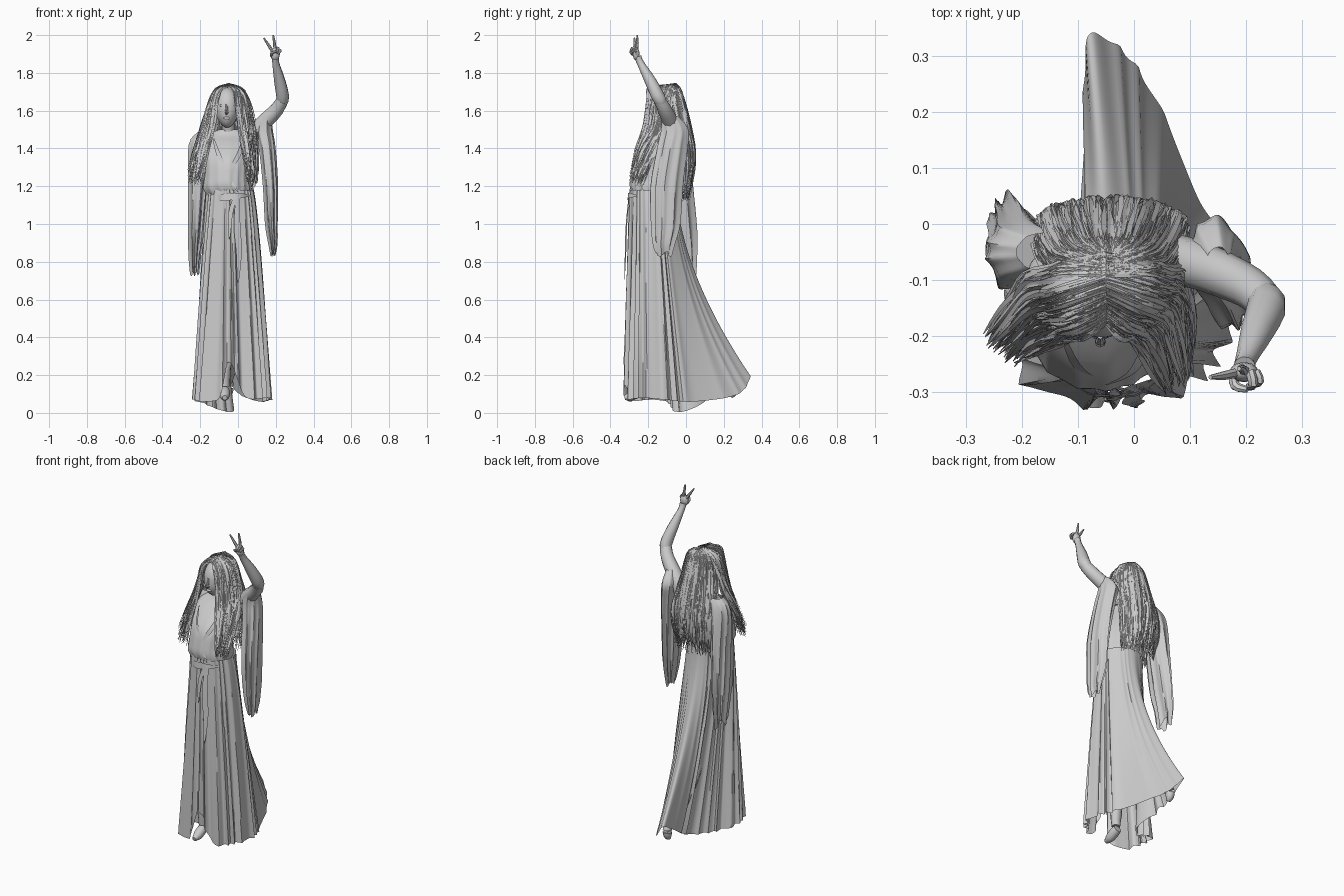
import bpy, bmesh, math, random
from mathutils import Vector, Matrix, Quaternion

if "Cube" in bpy.data.objects:
    bpy.data.objects.remove(bpy.data.objects["Cube"])
random.seed(4)
pi = math.pi


def spline(pts, u, closed=False):
    # Catmull-Rom through tuples of any length, u in 0..1
    n = len(pts)
    f = u * (n if closed else n - 1)
    i = int(math.floor(f)) if closed else min(int(f), n - 2)
    t = f - i
    g = (lambda k: pts[k % n]) if closed else (lambda k: pts[max(0, min(n - 1, k))])
    return [0.5 * (2 * b + (c - a) * t + (2 * a - 5 * b + 4 * c - d) * t * t + (3 * b - a - 3 * c + d) * t ** 3)
            for a, b, c, d in zip(g(i - 1), g(i), g(i + 1), g(i + 2))]


def finish(bm, name):
    me = bpy.data.meshes.new(name)
    bm.to_mesh(me)
    bm.free()
    ob = bpy.data.objects.new(name, me)
    bpy.context.collection.objects.link(ob)
    return ob


def loft(name, rings, caps=True):
    bm = bmesh.new()
    vs = [[bm.verts.new(p) for p in r] for r in rings]
    n = len(vs[0])
    for a, b in zip(vs, vs[1:]):
        for i in range(n):
            bm.faces.new((a[i], a[(i + 1) % n], b[(i + 1) % n], b[i]))
    if caps:
        bm.faces.new(vs[0])
        bm.faces.new(vs[-1])
    bmesh.ops.recalc_face_normals(bm, faces=bm.faces)
    return finish(bm, name)


def tube(name, pts, steps=10, sides=10):
    # pts: (x, y, z, radius)
    rings = []
    for k in range(steps + 1):
        x, y, z, r = spline(pts, k / steps)
        a = Vector(spline(pts, max(0, k / steps - .02))[:3])
        b = Vector(spline(pts, min(1, k / steps + .02))[:3])
        q = (b - a).to_track_quat('Z', 'Y')
        rings.append([Vector((x, y, z)) + q @ Vector((r * math.cos(2 * pi * i / sides), r * math.sin(2 * pi * i / sides), 0))
                      for i in range(sides)])
    return loft(name, rings)


def drape(name, rows, folds=0, amp=0, caps=True, steps=20, sides=64, hem=0):
    # rows: (z, cx, cy, rx, ry), pleated more and more downward
    rings = []
    for k in range(steps + 1):
        t = k / steps
        z, cx, cy, rx, ry = spline(rows, t)
        ring = []
        for i in range(sides):
            a = 2 * pi * i / sides
            f = 1 - amp * (.1 + .9 * t) * abs(math.sin(folds * a / 2 + .8 * math.sin(2 * a + 2 * t)))
            ring.append(Vector((cx + rx * f * math.cos(a), cy + ry * f * math.sin(a),
                                z + hem * t ** 4 * math.sin(3 * a))))
        rings.append(ring)
    return loft(name, rings, caps)


def ball(name, c, s, seg=20):
    bm = bmesh.new()
    bmesh.ops.create_uvsphere(bm, u_segments=seg, v_segments=seg * 2 // 3, radius=1,
                              matrix=Matrix.Translation(c) @ Matrix.Diagonal((*s, 1)))
    return finish(bm, name)


def ribbon(bm, pts, width, axis=(-.05, -.1), steps=14, roll=0, u0=0, u1=1):
    prev = None
    for k in range(steps + 1):
        f = k / steps
        u = u0 + (u1 - u0) * f
        p = Vector(spline(pts, u))
        tan = Vector(spline(pts, min(1, u + .03))) - Vector(spline(pts, max(0, u - .03)))
        w = tan.cross(Vector((p.x - axis[0], p.y - axis[1], .02))).normalized()
        w.rotate(Quaternion(tan, roll))
        w *= width * math.sin(pi * min(.95, .15 + f * .8))
        cur = bm.verts.new(p - w), bm.verts.new(p + w)
        if prev:
            bm.faces.new((prev[0], prev[1], cur[1], cur[0]))
        prev = cur


def strand(bm, pts):
    # one tilted lock, covering all or part of its path
    u0 = random.choice((0, 0, random.uniform(.05, .6)))
    u1 = min(1, u0 + random.uniform(.35, 1))
    ribbon(bm, pts, random.uniform(.004, .006), steps=10, roll=random.uniform(-.8, .8), u0=u0, u1=u1)


# skirt with trailing back panel: hem points (x, y, z, flare power)
HEM = [(-.03, -.335, .07, 1), (.08, -.315, .07, 1), (.165, -.24, .08, .8), (.187, -.11, .07, .75),
       (.12, .05, .06, 1.2), (.01, .28, .1, 1.65), (-.085, .335, .2, 1.7), (-.085, .15, .09, 1.7),
       (-.05, -.02, .005, 1.2), (-.19, -.07, .05, 1), (-.25, -.17, .07, .9), (-.18, -.315, .06, 1)]
N, L = 240, 26
rings = []
for k in range(L + 1):
    t = k / L
    base = []
    for i in range(N):
        a = -pi / 2 + 2 * pi * i / N
        hx, hy, hz, p = spline(HEM, i / N, True)
        if hy < -.25:
            hz += .2 * math.exp(-((hx + .05) / (.03 if hx < -.05 else .06)) ** 2)
        wx, wy = -.045 + .13 * math.cos(a), -.175 + .125 * math.sin(a)
        f = t ** p
        base.append(Vector((wx + (hx - wx) * f, wy + (hy - wy) * f, 1.18 + (max(0, hz) - 1.18) * t)))
    ring = []
    for i in range(N):
        d = base[(i + 1) % N] - base[i - 1]
        nrm = Vector((d.y, -d.x, 0)).normalized()
        s = i / N
        calm = .25 if .3 < s < .58 else 1
        fold = abs(math.sin(pi * 24 * s + 1.2 * math.sin(14 * pi * s) + .4 * t))
        ring.append(base[i] - nrm * fold * calm * (.006 + .022 * t))
    rings.append(ring)
loft("skirt", rings, caps=False)

# bodice with blouse overhang, belt ties
drape("bodice", [(1.5, -.05, -.075, .05, .04), (1.47, -.05, -.075, .12, .055), (1.42, -.05, -.11, .15, .085),
                 (1.34, -.055, -.155, .132, .112), (1.25, -.06, -.175, .128, .118), (1.2, -.06, -.178, .134, .122),
                 (1.16, -.05, -.175, .12, .118)], 16, .05, sides=96, hem=.015)
bm = bmesh.new()
for pts, w in (([(.0, -.3, 1.16), (-.005, -.315, 1.0), (.005, -.32, .85), (.0, -.326, .69)], .018),
               ([(-.01, -.3, 1.16), (-.04, -.313, 1.05), (-.045, -.318, .92)], .012),
               ([(-.14, -.24, 1.14), (-.09, -.297, 1.14), (-.045, -.306, 1.145), (.01, -.303, 1.15), (.06, -.26, 1.15)], .02),
               ([(-.13, -.19, 1.45), (-.1, -.255, 1.36), (-.05, -.285, 1.25), (.0, -.3, 1.17)], .012),
               ([(.03, -.19, 1.45), (.0, -.26, 1.36), (-.05, -.287, 1.28)], .012)):
    ribbon(bm, pts, w)
finish(bm, "belt_ties_and_lapels")

# hanging sleeves
drape("raised_arm_sleeve", [(1.57, .15, -.085, .025, .045), (1.5, .14, -.06, .045, .075), (1.4, .155, -.075, .045, .085),
                            (1.2, .172, -.105, .042, .092), (1.0, .177, -.112, .036, .082), (.9, .185, -.12, .026, .062),
                            (.84, .185, -.12, .014, .045)], 9, .38, False, hem=.012)
drape("lowered_arm_sleeve", [(1.49, -.16, -.05, .05, .035), (1.42, -.198, -.05, .065, .058), (1.2, -.21, -.045, .055, .085),
                             (.98, -.222, -.03, .045, .09), (.85, -.228, -.015, .036, .075),
                             (.75, -.23, -.01, .026, .065)], 9, .38, False, hem=.025)

# arms and hand
tube("raised_upper_arm", [(.06, -.06, 1.44, .045), (.12, -.075, 1.52, .043), (.2, -.11, 1.6, .038),
                          (.235, -.14, 1.655, .033)])
tube("raised_forearm", [(.225, -.125, 1.63, .027), (.237, -.145, 1.67, .035), (.22, -.19, 1.76, .03),
                        (.2, -.24, 1.85, .019), (.197, -.255, 1.885, .02)])
tube("lowered_arm", [(-.17, -.055, 1.44, .045), (-.215, -.04, 1.3, .037), (-.22, -.03, 1.15, .032),
                     (-.21, -.06, 1.0, .022)])
ball("palm", (.196, -.264, 1.9), (.026, .018, .034), 12)
for name, pts in (("index_finger", [(.183, -.265, 1.915, .009), (.16, -.27, 1.95, .008), (.136, -.273, 1.985, .004)]),
                  ("middle_finger", [(.198, -.262, 1.92, .009), (.192, -.258, 1.96, .008), (.187, -.258, 2.0, .004)]),
                  ("ring_finger", [(.207, -.262, 1.925, .009), (.212, -.285, 1.93, .009), (.205, -.29, 1.905, .007)]),
                  ("little_finger", [(.217, -.262, 1.915, .008), (.224, -.28, 1.918, .008), (.214, -.286, 1.9, .006)]),
                  ("thumb", [(.177, -.265, 1.89, .009), (.18, -.288, 1.905, .009), (.202, -.295, 1.915, .006)])):
    tube(name, pts, 6, 7)

# legs and bare feet
tube("front_leg", [(-.08, -.19, .7, .06), (-.08, -.23, .45, .045), (-.07, -.235, .28, .04), (-.07, -.24, .14, .024)])
tube("front_foot", [(-.07, -.225, .12, .024), (-.07, -.25, .11, .028), (-.07, -.29, .09, .026), (-.07, -.325, .08, .013)])
tube("back_leg", [(-.03, -.13, .7, .05), (-.03, -.06, .45, .045), (-.04, .08, .27, .04), (-.05, .21, .17, .023)])
tube("back_foot", [(-.05, .23, .18, .022), (-.05, .25, .15, .026), (-.05, .25, .11, .024), (-.05, .235, .085, .012)])

# head and face
tube("neck", [(-.05, -.075, 1.45, .045), (-.052, -.085, 1.5, .036), (-.055, -.105, 1.57, .038)])
head = ball("head", (0, 0, 0), (.07, .085, .105), 28)
for v in head.data.vertices:
    k = max(0, -v.co.z / .105)
    v.co.x *= 1 - .25 * k
    v.co.y = v.co.y * (1 - .1 * k) - .02 * k
head.location = (-.058, -.118, 1.615)
tube("nose", [(-.06, -.2, 1.635, .005), (-.06, -.205, 1.61, .007), (-.06, -.21, 1.592, .01), (-.06, -.2, 1.582, .006)], 6, 8)
for s in (-1, 1):
    ball("eye", (-.06 + s * .026, -.19, 1.627), (.013, .006, .006), 10)
ball("lips", (-.06, -.198, 1.56), (.018, .008, .008), 10)

# hair base over the skull
ball("hair_cap", (-.045, -.088, 1.63), (.09, .082, .095), 24)

# front locks: (inner path, outer path) each side of the parting
LOCKS = [([(-.05, -.18, 1.73), (-.11, -.205, 1.66), (-.135, -.212, 1.5), (-.17, -.225, 1.36), (-.2, -.245, 1.2)],
          [(-.05, -.05, 1.745), (-.15, -.08, 1.63), (-.19, -.09, 1.5), (-.222, -.14, 1.37), (-.258, -.19, 1.22)]),
         ([(-.05, -.18, 1.73), (-.01, -.205, 1.66), (.008, -.225, 1.5), (.028, -.265, 1.37), (.05, -.295, 1.22)],
          [(-.05, -.05, 1.745), (.06, -.08, 1.63), (.09, -.09, 1.5), (.103, -.16, 1.37), (.1, -.24, 1.2)])]
bm = bmesh.new()
for inner, outer in LOCKS:
    for n in range(520):
        v = random.random()
        d, drop = random.uniform(-.02, .01), random.uniform(-.01, .06)
        pts = []
        for k, (a, b) in enumerate(zip(inner, outer)):
            p = Vector(a).lerp(Vector(b), v)
            o = Vector((p.x + .05, p.y + .1, 0)).normalized()
            p += o * (d * k / 4 + .014 * math.sin(pi * v) * (k > 0))
            if k:
                p += Vector((random.uniform(-.007, .007), random.uniform(-.007, .007), drop * k / 4))
            if k == 1:
                # round the hair over the crown before it falls
                pts.append(tuple(Vector(pts[0]).lerp(p, .55) + o * .012 + Vector((0, 0, .02))))
            pts.append(tuple(p))
        strand(bm, pts)
finish(bm, "front_hair_locks")

# back hair falling between the shoulders
bm = bmesh.new()
for n in range(850):
    a = random.uniform(-1.6, 1.6)
    s, c = math.sin(a), math.cos(a)
    d = random.uniform(-.012, .006)
    j = lambda m=.007: random.uniform(-m, m)
    strand(bm, [(-.047 + .01 * s + j(), -.085 + .03 * c + j(), 1.74), (-.045 + (.075 + d) * s, -.088 + .062 * c, 1.71),
                (-.045 + (.105 + d) * s, -.09 + (.092 + d) * c, 1.61),
                (-.045 + .125 * s + j(), -.055 + (.085 + d) * c, 1.49),
                (-.042 + .135 * s + j(), -.01 + .056 * c + d, 1.38),
                (-.042 + .125 * s + j(.012), -.01 + .048 * c + d, 1.26),
                (-.042 + .11 * s + j(.014), -.02 + .035 * c + d, random.uniform(1.12, 1.2))])
finish(bm, "back_hair")

# smooth shading with crisp folds
bpy.ops.object.select_all(action='DESELECT')
for ob in bpy.context.collection.objects:
    ob.select_set(True)
    bpy.context.view_layer.objects.active = ob
bpy.ops.object.shade_smooth_by_angle(angle=math.radians(40))
